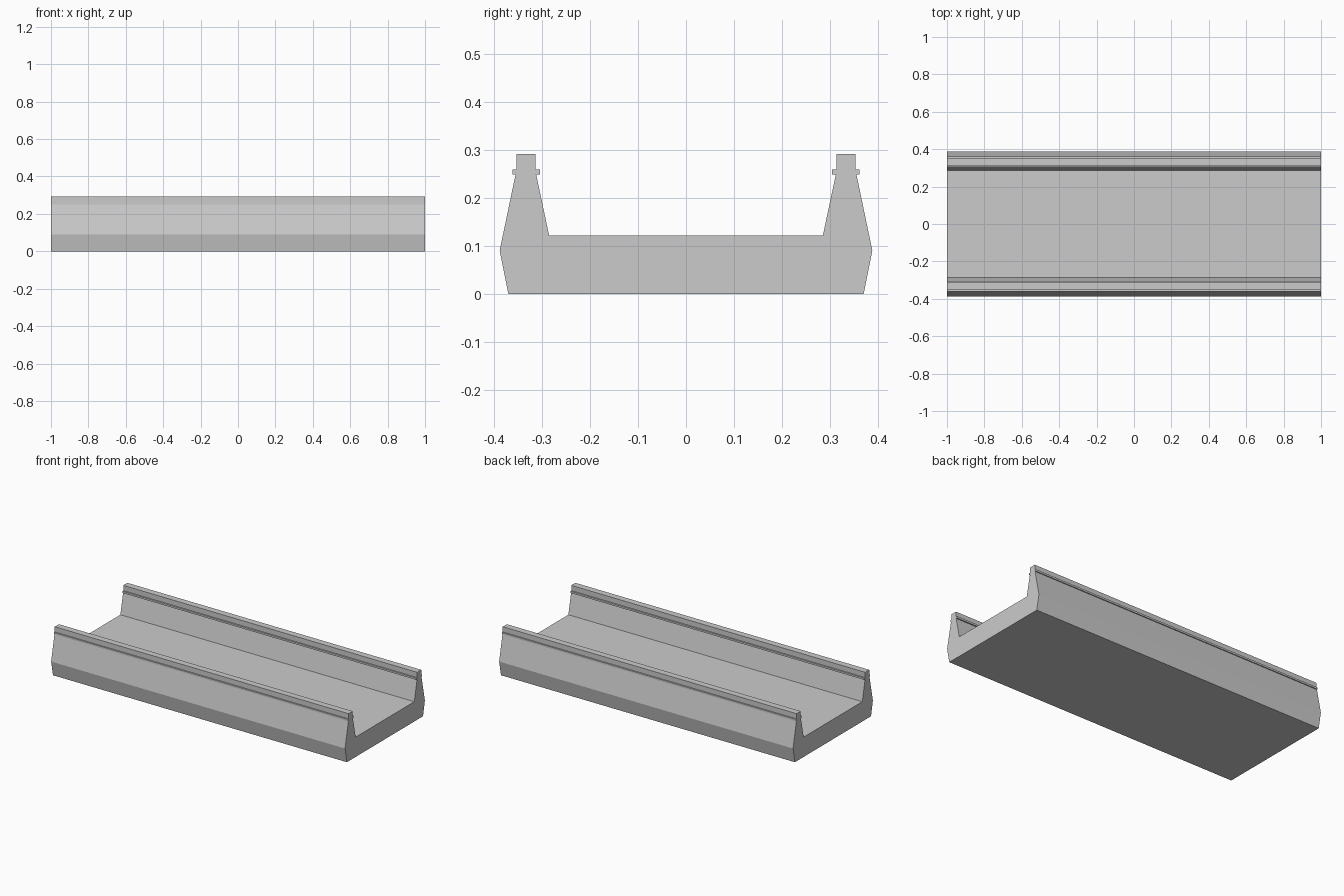
import bpy, bmesh

if "Cube" in bpy.data.objects:
    bpy.data.objects.remove(bpy.data.objects["Cube"])

HALF_LENGTH = 1.0


def extrude_profile(name, profile):
    """Extrude a y-z outline along the full length of x."""
    bm = bmesh.new()
    face = bm.faces.new([bm.verts.new((-HALF_LENGTH, y, z)) for y, z in profile])
    result = bmesh.ops.extrude_face_region(bm, geom=[face])
    verts = [g for g in result["geom"] if isinstance(g, bmesh.types.BMVert)]
    bmesh.ops.translate(bm, verts=verts, vec=(2 * HALF_LENGTH, 0, 0))
    bmesh.ops.recalc_face_normals(bm, faces=bm.faces)
    mesh = bpy.data.meshes.new(name)
    bm.to_mesh(mesh)
    bm.free()
    obj = bpy.data.objects.new(name, mesh)
    bpy.context.collection.objects.link(obj)
    return obj


# One side of the channel: sloped base, flared wall, flange, top lip, inner wall
side = [
    (0.370, 0.000), (0.388, 0.091),
    (0.355, 0.249), (0.361, 0.249), (0.361, 0.260), (0.353, 0.260),
    (0.353, 0.292), (0.313, 0.292),
    (0.313, 0.260), (0.304, 0.260), (0.304, 0.249), (0.312, 0.249),
    (0.285, 0.122),
]

# Mirror the side outline to close the trough section
outline = side + [(-y, z) for y, z in reversed(side)]
extrude_profile("trough_channel", outline)
